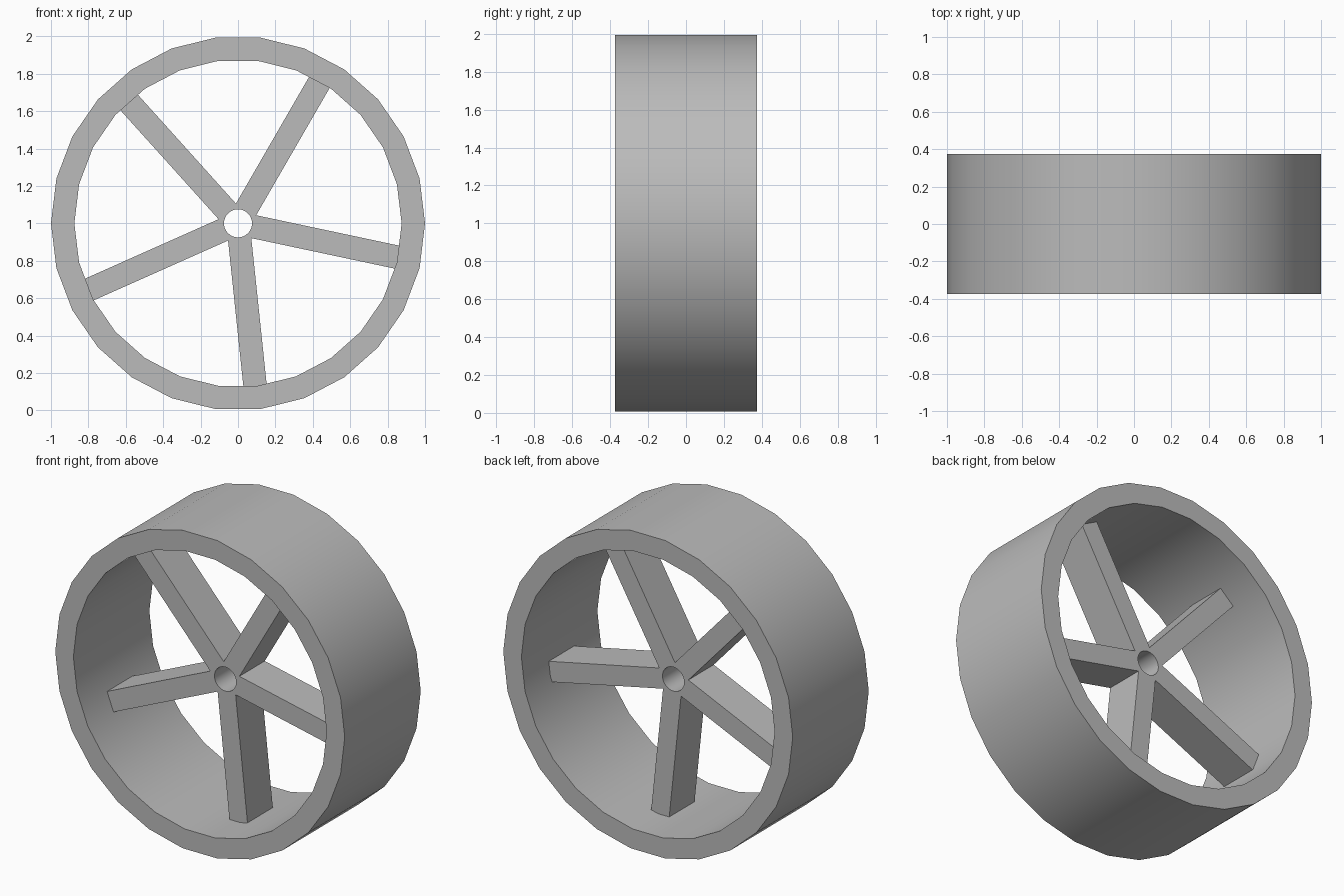
import bpy
import bmesh
from math import sin, cos, pi, radians, sqrt

RIM_SIDES = 26
RIM_OUTER, RIM_INNER, RIM_WIDTH = 1.0, 0.875, 0.75
SPOKES, SPOKE_HALF, SPOKE_DEPTH = 5, 0.0625, 0.25
HOLE_RADIUS = 0.075

cube = bpy.data.objects.get("Cube")
if cube:
    bpy.data.objects.remove(cube, do_unlink=True)

grey = bpy.data.materials.new("plain_grey")
grey.use_nodes = True
colour = (0.5, 0.5, 0.5, 1)
grey.diffuse_color = colour
grey.node_tree.nodes["Principled BSDF"].inputs["Base Color"].default_value = colour


def add_object(name, bm):
    """Turn a bmesh into an object with its centre at the wheel axis."""
    bmesh.ops.recalc_face_normals(bm, faces=bm.faces)
    mesh = bpy.data.meshes.new(name)
    bm.to_mesh(mesh)
    bm.free()
    mesh.materials.append(grey)
    obj = bpy.data.objects.new(name, mesh)
    obj.location.z = RIM_OUTER
    bpy.context.collection.objects.link(obj)
    return obj


def polar(radius, angle, y):
    return (radius * cos(angle), y, radius * sin(angle))


def circle(radius, sides, y):
    return [polar(radius, 2 * pi * i / sides, y) for i in range(sides)]


def extrude_outline(points, depth):
    """Solid prism from a flat outline, along y."""
    bm = bmesh.new()
    face = bm.faces.new([bm.verts.new(p) for p in points])
    result = bmesh.ops.extrude_face_region(bm, geom=[face], use_keep_orig=True)
    moved = [v for v in result["geom"] if isinstance(v, bmesh.types.BMVert)]
    bmesh.ops.translate(bm, verts=moved, vec=(0, depth, 0))
    return bm


def smooth(obj):
    bpy.ops.object.select_all(action="DESELECT")
    obj.select_set(True)
    bpy.context.view_layer.objects.active = obj
    bpy.ops.object.shade_smooth_by_angle(angle=radians(30))


# Rim: a rectangular section swept round the axis
bm = bmesh.new()
half = RIM_WIDTH / 2
section = [(RIM_OUTER, -half), (RIM_OUTER, half), (RIM_INNER, half), (RIM_INNER, -half)]
loops = [[bm.verts.new(p) for p in circle(r, RIM_SIDES, y)] for r, y in section]
for a, b in zip(loops, loops[1:] + loops[:1]):
    for i in range(RIM_SIDES):
        j = (i + 1) % RIM_SIDES
        bm.faces.new((a[i], a[j], b[j], b[i]))
rim = add_object("rim", bm)
smooth(rim)

# Spokes: one star outline, its arms ending just inside the rim
front = -SPOKE_DEPTH / 2
step = 2 * pi / SPOKES
reach = sqrt((RIM_INNER + 0.005) ** 2 - SPOKE_HALF ** 2)
star = []
for k in range(SPOKES):
    a = radians(60) + k * step
    for side in (-1, 1):
        star.append((reach * cos(a) - side * SPOKE_HALF * sin(a), front,
                     reach * sin(a) + side * SPOKE_HALF * cos(a)))
    star.append(polar(SPOKE_HALF / sin(step / 2), a + step / 2, front))
spokes = add_object("spokes", extrude_outline(star, SPOKE_DEPTH))

# Axle hole through the middle of the spokes
cutter = add_object("axle_hole_cutter",
                    extrude_outline(circle(HOLE_RADIUS, 32, -half), RIM_WIDTH))
cutter.hide_render = True
hole = spokes.modifiers.new("axle_hole", "BOOLEAN")
hole.operation = "DIFFERENCE"
hole.solver = "EXACT"
hole.object = cutter
bpy.context.view_layer.objects.active = spokes
bpy.ops.object.modifier_apply(modifier=hole.name)
bpy.data.objects.remove(cutter, do_unlink=True)
smooth(spokes)
